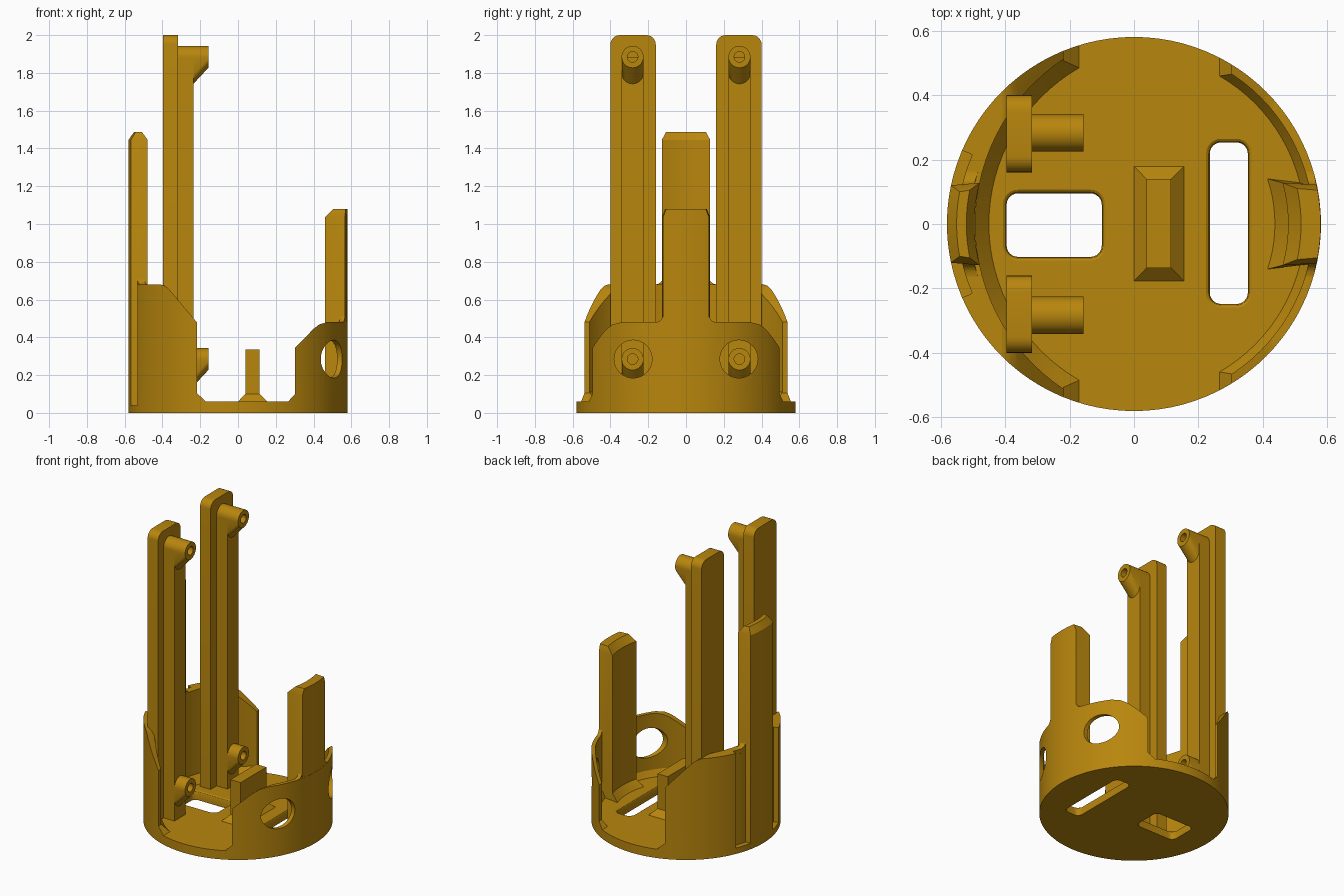
import bpy, bmesh
from math import sin, cos, pi, radians, asin

if "Cube" in bpy.data.objects:
    bpy.data.objects.remove(bpy.data.objects["Cube"])

amber = bpy.data.materials.new("amber")
amber.diffuse_color = (0.479, 0.238, 0.004, 1)
amber.use_nodes = True
amber.node_tree.nodes["Principled BSDF"].inputs["Base Color"].default_value = amber.diffuse_color


def loft(name, rings):
    """Closed solid through rings that share one point count."""
    bm = bmesh.new()
    vs = [[bm.verts.new(p) for p in ring] for ring in rings]
    n = len(vs[0])
    bm.faces.new(vs[0])
    bm.faces.new(vs[-1])
    for a, b in zip(vs, vs[1:]):
        for i in range(n):
            j = (i + 1) % n
            bm.faces.new((a[i], a[j], b[j], b[i]))
    bmesh.ops.recalc_face_normals(bm, faces=bm.faces)
    me = bpy.data.meshes.new(name)
    bm.to_mesh(me)
    bm.free()
    me.materials.append(amber)
    ob = bpy.data.objects.new(name, me)
    bpy.context.collection.objects.link(ob)
    return ob


def boolean(ob, cutter, op='DIFFERENCE', keep=False):
    m = ob.modifiers.new("cut", 'BOOLEAN')
    m.operation, m.object, m.solver = op, cutter, 'EXACT'
    ev = ob.evaluated_get(bpy.context.evaluated_depsgraph_get())
    me = bpy.data.meshes.new_from_object(ev)
    ob.modifiers.clear()
    ob.data = me
    if not keep:
        bpy.data.objects.remove(cutter)


def circle(r, z, cx=0, n=96):
    return [(cx + r * cos(2 * pi * i / n), r * sin(2 * pi * i / n), z) for i in range(n)]


def x_circle(r, x, y, z, n=32):
    return [(x, y + r * cos(2 * pi * i / n), z + r * sin(2 * pi * i / n)) for i in range(n)]


def rect(x0, x1, y0, y1, z):
    return [(x0, y0, z), (x1, y0, z), (x1, y1, z), (x0, y1, z)]


def round_rect(x0, x1, y0, y1, r, z, grow=0):
    pts = []
    for k, (cx, cy) in enumerate([(x1 - r, y1 - r), (x0 + r, y1 - r), (x0 + r, y0 + r), (x1 - r, y0 + r)]):
        for i in range(7):
            a = (k + i / 6) * pi / 2
            pts.append((cx + (r + grow) * cos(a), cy + (r + grow) * sin(a), z))
    return pts


def sector(z, r_in, r_out, hw_in, hw_out, side, n=10):
    """Curved block outline centred on the x axis; hw are half widths in y."""
    pts = []
    for r, h, d in ((r_out, hw_out, 1), (r_in, hw_in, -1)):
        a = asin(h / r)
        for i in range(n + 1):
            t = d * (-a + 2 * a * i / n)
            pts.append((side * r * cos(t), r * sin(t), z))
    return pts


def groove_cutter():
    return loft("groove_cutter", [sector(z, 0.546, 0.62, 0.215, 0.244, -1) for z in (0.04, 0.9)])


# Round base with two rounded slots flared at the top
base = loft("base", [circle(0.58, 0), circle(0.58, 0.06)])
for box in ((-0.395, -0.1, -0.102, 0.095), (0.235, 0.353, -0.248, 0.253)):
    boolean(base, loft("slot_cutter", [round_rect(*box, 0.035, z, g) for z, g in
                                       ((-0.05, 0), (0.045, 0), (0.055, 0.004), (0.0605, 0.012), (0.1, 0.012))]))
boolean(base, groove_cutter())


# Partial walls: hollow drum trimmed by a side profile
def wall(name, profile, hole):
    ob = loft(name, [circle(0.58, 0.05), circle(0.58, 0.8)])
    boolean(ob, loft("hole_cutter", hole))
    trim = [[(x, y, z) for x, z in profile] for y in (-0.7, 0.7)]
    boolean(ob, loft("trim", trim), 'INTERSECT')
    return ob


tall_wall = wall("tall_wall",
                 [(-0.7, 0.055), (-0.165, 0.055), (-0.17, 0.06), (-0.218, 0.105), (-0.218, 0.48),
                  (-0.365, 0.655), (-0.385, 0.672), (-0.41, 0.68), (-0.7, 0.68)],
                 [circle(0.559, 0.03, 0.109), circle(0.559, 0.06, 0.109),
                  circle(0.615, 0.11, 0.123), circle(0.615, 0.9, 0.123)])
boolean(tall_wall, groove_cutter())

low_wall = wall("low_wall",
                [(0.7, 0.055), (0.26, 0.055), (0.265, 0.06), (0.303, 0.1), (0.303, 0.345),
                 (0.40, 0.445), (0.43, 0.468), (0.47, 0.48), (0.7, 0.48)],
                [circle(0.53, 0.03), circle(0.53, 0.06), circle(0.555, 0.1), circle(0.555, 0.9)])
for s in (-1, 1):
    boolean(low_wall, loft("access_hole", [x_circle(0.1, x, s * 0.28, 0.285, 48) for x in (0.2, 0.8)]))

# Upright posts with chamfered tops and spreading feet
loft("tall_post", [sector(z, a, b, h, k, -1) for z, a, b, h, k in (
    (0.005, 0.495, 0.58, 0.128, 0.12), (1.445, 0.495, 0.58, 0.128, 0.12),
    (1.488, 0.52, 0.55, 0.105, 0.1))])
loft("short_post", [sector(z, a, 0.579, h, k, 1) for z, a, h, k in (
    (0.05, 0.437, 0.14, 0.122), (0.06, 0.437, 0.14, 0.122), (0.105, 0.478, 0.128, 0.122),
    (1.035, 0.478, 0.128, 0.122), (1.08, 0.518, 0.11, 0.105))])

# Small fillets where each post meets its wall
for name, side, z, r_in in (("tall_post_fillet", -1, 0.68, 0.51), ("short_post_fillet", 1, 0.48, 0.555)):
    r_out = 0.546 if side < 0 else 0.579
    rings = [sector(z - 0.05, r_in, r_out, 0.165, 0.165, side)]
    for i in range(6):
        a = i / 5 * pi / 2
        w = 0.163 - 0.042 * sin(a)
        rings.append(sector(z + 0.042 * (1 - cos(a)), r_in, r_out, w, w, side))
    loft(name, rings)

# Middle block on a chamfered foot
loft("centre_block", [rect(0, 0.155, -0.177, 0.179, 0.05), rect(0, 0.155, -0.177, 0.179, 0.06),
                      rect(0.039, 0.115, -0.136, 0.139, 0.1), rect(0.039, 0.115, -0.136, 0.139, 0.335)])


# Screw boss: lower half is sheared downwards to form a gusset
def boss(name, y, z):
    rings = []
    for x, drop in ((-0.33, 0.085), (-0.236, 0.085), (-0.157, 0)):
        rings.append([(px, py, pz - (drop if pz < z - 1e-6 else 0))
                      for px, py, pz in x_circle(0.058, x, y, z)])
    ob = loft(name, rings)
    boolean(ob, loft("pilot_cutter", [x_circle(0.028, x, y, z) for x in (-0.26, -0.1)]))


# Twin rails: rounded plate, stiffening rib and two bosses each
for s, side in ((-1, "front"), (1, "back")):
    plate = []
    for x in (-0.396, -0.317):
        ring = [(x, s * 0.16, 0.04), (x, s * 0.4, 0.04)]
        for cy, start in ((0.35, 0), (0.21, 90)):
            for i in range(7):
                a = radians(start + 15 * i)
                ring.append((x, s * (cy + 0.05 * cos(a)), 1.95 + 0.05 * sin(a)))
        plate.append(ring)
    loft(side + "_rail_plate", plate)
    y0, y1 = sorted((s * 0.225, s * 0.341))
    loft(side + "_rail_rib", [rect(-0.33, -0.236, y0, y1, z) for z in (0.04, 1.885)])
    boss(side + "_upper_boss", s * 0.283, 1.885)
    boss(side + "_lower_boss", s * 0.283, 0.285)

# Smooth curved faces, keep edges crisp
bpy.ops.object.select_all(action='SELECT')
bpy.context.view_layer.objects.active = base
bpy.ops.object.shade_smooth_by_angle(angle=radians(28))
